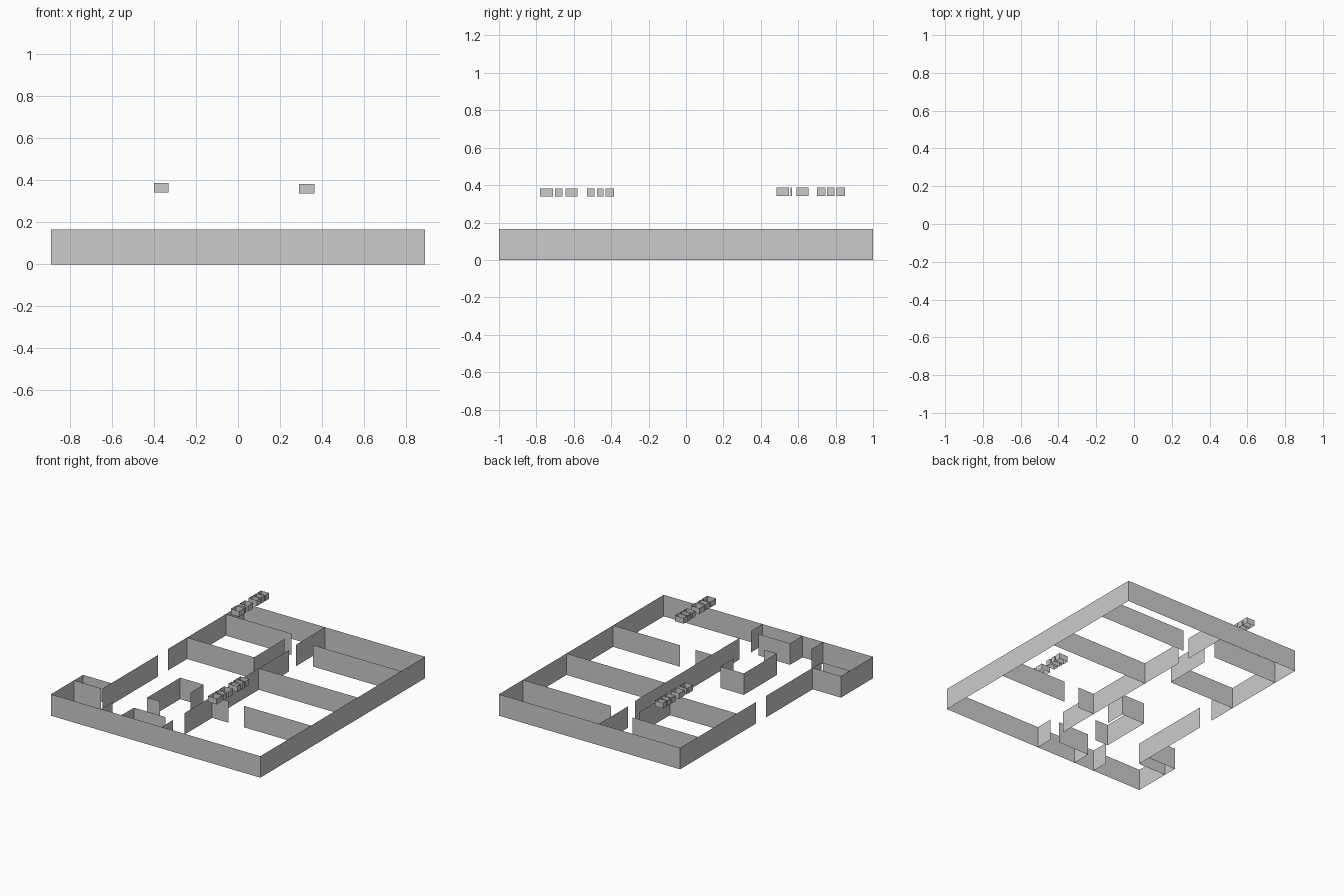
import bpy, bmesh

if "Cube" in bpy.data.objects:
    bpy.data.objects.remove(bpy.data.objects["Cube"])

H = 0.165


def add_strips(name, paths, z0, z1):
    """Zero-thickness upright sheets that follow each plan path."""
    bm = bmesh.new()
    for path in paths:
        low = [bm.verts.new((x, y, z0)) for x, y in path]
        top = [bm.verts.new((x, y, z1)) for x, y in path]
        for i in range(len(path) - 1):
            bm.faces.new((low[i], low[i + 1], top[i + 1], top[i]))
    me = bpy.data.meshes.new(name)
    bm.to_mesh(me)
    bm.free()
    ob = bpy.data.objects.new(name, me)
    bpy.context.collection.objects.link(ob)
    return ob


# Outer walls, with a doorway on the left side and a bump at the front left
L = -0.65
add_strips("outer_walls", [
    [(L, 0.08), (L, 1), (0.89, 1), (0.89, -1), (-0.465, -1), (-0.89, -1),
     (-0.89, -0.61), (L, -0.61), (L, -0.045)],
], 0, H)

# Central corridor walls with doorways
add_strips("corridor_walls", [
    [(0.05, -1), (0.05, -0.86)],
    [(0.05, -0.72), (0.05, 0.55)],
    [(0.04, 0.65), (0.04, 1)],
    [(-0.08, 0.31), (-0.08, 0.68)],
], 0, H)

# Room partitions on the right side
add_strips("right_partitions", [
    [(0.14, 0.71), (0.89, 0.71)],
    [(0.05, 0.18), (0.89, 0.18)],
    [(0.05, -0.385), (0.19, -0.385)],
    [(0.32, -0.385), (0.89, -0.385)],
], 0, H)

# Room partitions on the left side
add_strips("left_partitions", [
    [(L, 0.31), (-0.08, 0.31)],
    [(L, 0.78), (-0.09, 0.78)],
], 0, H)

# Inner service room beside the corridor
add_strips("service_room", [
    [(-0.11, -0.42), (-0.11, -0.26), (-0.31, -0.26), (-0.31, -0.66), (-0.2, -0.66)],
], 0, H)

# Small front rooms
add_strips("small_rooms", [
    [(-0.29, -1), (-0.29, -0.85)],
    [(-0.29, -0.85), (-0.02, -0.85)],
    [(-0.465, -1), (-0.465, -0.86)],
    [(-0.89, -0.72), (-0.66, -0.72)],
    [(L, -0.61), (L, -0.72)],
], 0, H)


# Plain floating room markers: rows of open rectangular rims
def marker_row(name, x0, x1, spans, z0, z1):
    rims = [[(x0, a), (x1, a), (x1, b), (x0, b), (x0, a)] for a, b in spans]
    add_strips(name, rims, z0, z1)


marker_row("back_room_marker", -0.40, -0.33,
           [(0.485, 0.55), (0.56, 0.568), (0.59, 0.655),
            (0.70, 0.745), (0.755, 0.795), (0.805, 0.85)], 0.342, 0.386)
marker_row("front_room_marker", 0.29, 0.365,
           [(-0.78, -0.71), (-0.70, -0.66), (-0.645, -0.58),
            (-0.53, -0.49), (-0.475, -0.44), (-0.43, -0.385)], 0.338, 0.382)
